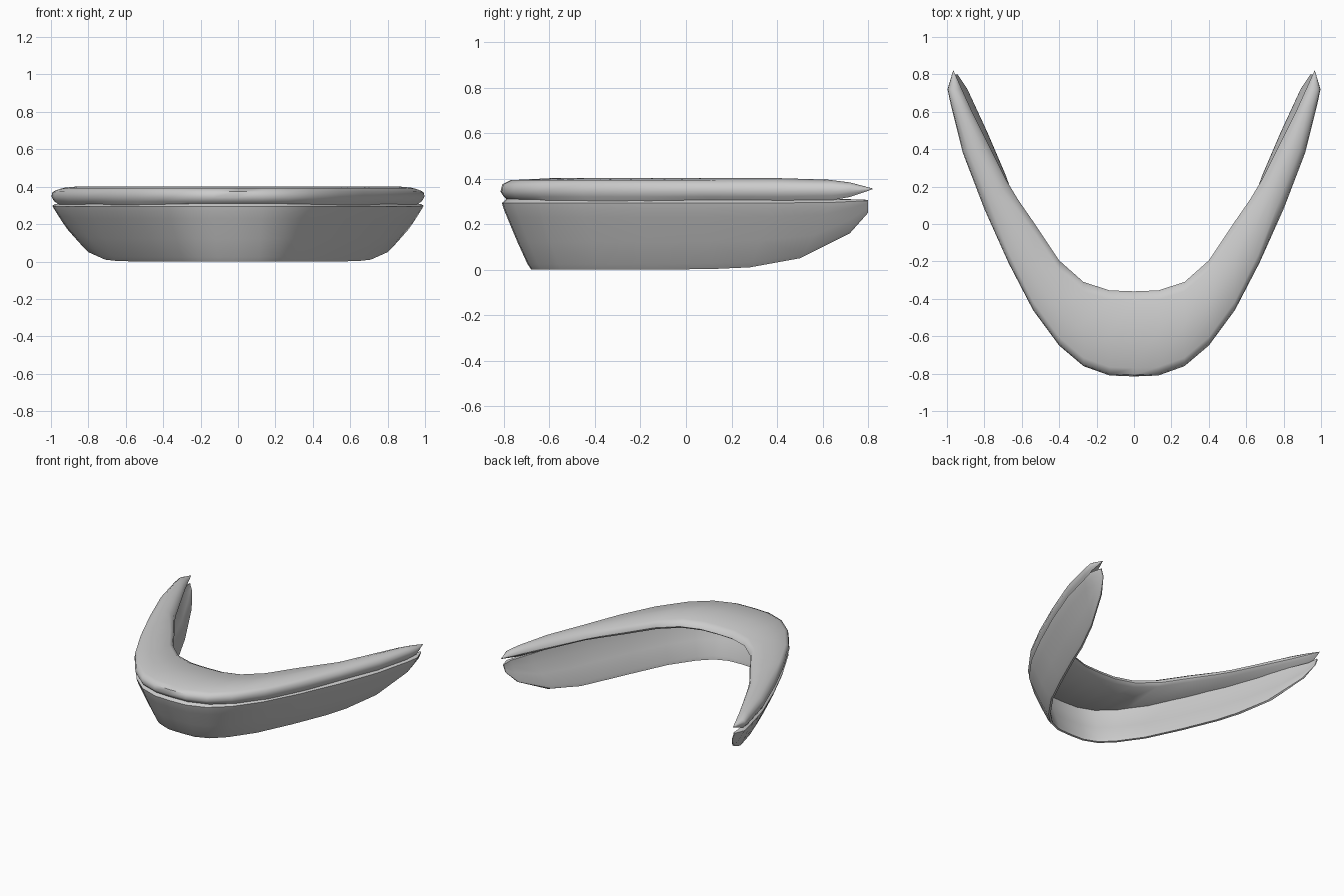
import bpy
import bmesh
import math
from mathutils import Vector

cube = bpy.data.objects.get("Cube")
if cube:
    bpy.data.objects.remove(cube, do_unlink=True)

# One plain grey plastic
grey = bpy.data.materials.new("light_grey")
grey.use_nodes = True
colour = (0.6, 0.6, 0.6, 1)
grey.diffuse_color = colour
grey.node_tree.nodes["Principled BSDF"].inputs["Base Color"].default_value = colour
grey.node_tree.nodes["Principled BSDF"].inputs["Roughness"].default_value = 0.6

# Plan curves of the +x half, from the front centre to the arm tip
OUTER = [(0, -.815), (.13, -.81), (.27, -.76), (.4, -.65), (.54, -.46), (.67, -.21),
         (.8, .08), (.915, .38), (.98, .64), (.997, .72), (.967, .82)]
INNER = [(0, -.36), (.13, -.355), (.27, -.31), (.4, -.195), (.53, 0), (.62, .13),
         (.68, .23), (.78, .43), (.87, .61), (.92, .72), (.965, .82)]
BOTTOM = [(0, -.68), (.11, -.675), (.21, -.635), (.3, -.55), (.42, -.38), (.54, -.13),
          (.65, .12), (.71, .28), (.8, .5), (.9, .72), (.945, .8)]
# Height of the skirt's lower edge and vertical fullness of the rim
BOTTOM_Z = [0, 0, 0, 0, 0, 0, .003, .01, .05, .16, .25]
FULLNESS = [1, 1, 1, 1, 1, 1, 1, 1, .85, .6, .03]

# Rim profile: side (outer 0, inner 1), distance in from that side, height
RIM = [(0, .045, .295), (0, .015, .32), (0, 0, .342), (0, .008, .375), (0, .045, .393),
       (0.5, 0, .402), (1, .05, .392), (1, .012, .375), (1, 0, .352), (1, .03, .332)]
# Skirt profile: fraction from outer curve to lower edge, fraction downward
SKIRT = [(.45, -.03), (.2, -.02), (.05, .04), (.1, .12), (.22, .25), (.55, .6),
         (.88, .92), (1, 1), (1.1, .99), (1.08, .9), (.8, .55), (.55, .25)]


def rim_ring(i):
    outer, inner = Vector(OUTER[i]), Vector(INNER[i])
    width = (inner - outer).length
    scale = min(1, width / .2)
    ring = []
    for side, inset, z in RIM:
        along = side * width + inset * scale * (-1 if side == 1 else 1)
        p = outer.lerp(inner, along / width)
        ring.append((p.x, p.y, .355 + (z - .355) * FULLNESS[i]))
    return ring


def skirt_ring(i):
    outer, low = Vector(OUTER[i]), Vector(BOTTOM[i])
    if i == len(OUTER) - 1:
        outer.y = low.y
    ring = []
    for across, down in SKIRT:
        p = outer + (low - outer) * across
        ring.append((p.x, p.y, .305 + (BOTTOM_Z[i] - .305) * down))
    return ring


def sweep(name, make_ring):
    """Join the rings of both halves into one closed, smooth body."""
    half = [make_ring(i) for i in range(len(OUTER))]
    mirrored = [[(-x, y, z) for x, y, z in ring] for ring in half[:0:-1]]
    bm = bmesh.new()
    rings = [[bm.verts.new(p) for p in ring] for ring in mirrored + half]
    count = len(rings[0])
    for a, b in zip(rings, rings[1:]):
        for k in range(count):
            n = (k + 1) % count
            bm.faces.new((a[k], a[n], b[n], b[k]))
    bm.faces.new(rings[0])
    bm.faces.new(rings[-1])
    bmesh.ops.recalc_face_normals(bm, faces=bm.faces)
    mesh = bpy.data.meshes.new(name)
    bm.to_mesh(mesh)
    bm.free()
    mesh.materials.append(grey)
    obj = bpy.data.objects.new(name, mesh)
    bpy.context.collection.objects.link(obj)
    bpy.ops.object.select_all(action="DESELECT")
    obj.select_set(True)
    bpy.context.view_layer.objects.active = obj
    bpy.ops.object.shade_smooth_by_angle(angle=math.radians(50))
    return obj


# Crescent rim above, slanting thin skirt below
sweep("upper_rim", rim_ring)
sweep("lower_skirt", skirt_ring)
